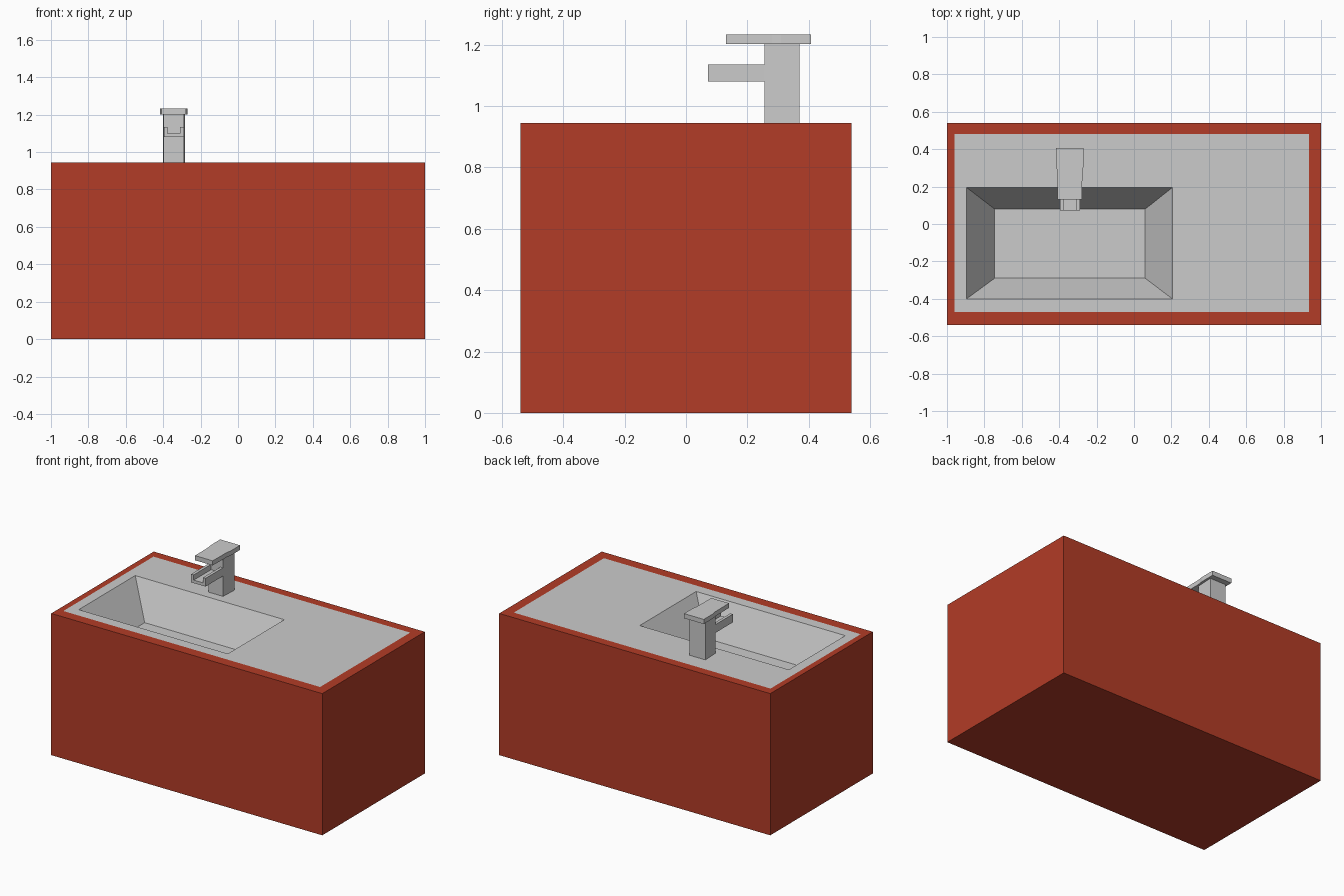
import bpy

if "Cube" in bpy.data.objects:
    bpy.data.objects.remove(bpy.data.objects["Cube"])

TOP = 0.945
CX = -0.343  # faucet centre line


def make_mesh(name, verts, faces):
    mesh = bpy.data.meshes.new(name)
    mesh.from_pydata(verts, [], faces)
    mesh.update()
    obj = bpy.data.objects.new(name, mesh)
    bpy.context.collection.objects.link(obj)
    return obj


def rect(x0, x1, y0, y1, z):
    return [(x0, y0, z), (x1, y0, z), (x1, y1, z), (x0, y1, z)]


def loft(name, loops, cap_start=False, cap_end=False):
    """Bridge equal-length loops that run anticlockwise, outward faces."""
    n = len(loops[0])
    verts = [v for loop in loops for v in loop]
    faces = []
    for k in range(len(loops) - 1):
        a, b = k * n, (k + 1) * n
        for i in range(n):
            j = (i + 1) % n
            faces.append((a + i, a + j, b + j, b + i))
    if cap_start:
        faces.append(tuple(reversed(range(n))))
    if cap_end:
        faces.append(tuple(range(len(verts) - n, len(verts))))
    return make_mesh(name, verts, faces)


def prism(name, outline, z0, z1):
    return loft(name, [[(x, y, z) for x, y in outline] for z in (z0, z1)],
                True, True)


def symmetric(half):
    """Outline around the faucet centre line from (half width, y), front to back."""
    return ([(CX + w, y) for w, y in half]
            + [(CX - w, y) for w, y in reversed(half)])


# Red cabinet with a flat rim around the worktop
cabinet = loft("cabinet", [
    rect(-1, 1, -0.54, 0.54, 0),
    rect(-1, 1, -0.54, 0.54, TOP),
    rect(-0.96, 0.935, -0.47, 0.48, TOP)], cap_start=True)
red = bpy.data.materials.new("red_paint")
red.diffuse_color = (0.45, 0.045, 0.02, 1)
red.use_nodes = True
red.node_tree.nodes["Principled BSDF"].inputs["Base Color"].default_value = red.diffuse_color
cabinet.data.materials.append(red)

# Worktop with a sloping, off-centre basin
loft("worktop_basin", [
    rect(-0.96, 0.935, -0.47, 0.48, TOP),
    rect(-0.895, 0.205, -0.40, 0.195, TOP),
    rect(-0.745, 0.06, -0.29, 0.08, TOP - 0.23)], cap_end=True)

# Faucet column, slightly narrower at the front
prism("faucet_column", symmetric([(0.054, 0.255), (0.059, 0.37)]), TOP, 1.202)

# Flat lever plate, wider at the back
prism("faucet_lever", symmetric([(0.065, 0.13), (0.067, 0.28),
                                 (0.073, 0.31), (0.073, 0.407)]), 1.202, 1.233)

# Open channel spout: U profile extruded forward from the column
half = [(0.053, 1.08), (0.053, 1.135), (0.034, 1.135), (0.034, 1.10)]
profile = symmetric(half)
spout = loft("faucet_spout", [[(x, y, z) for x, z in profile]
                              for y in (0.255, 0.072)], True, True)
